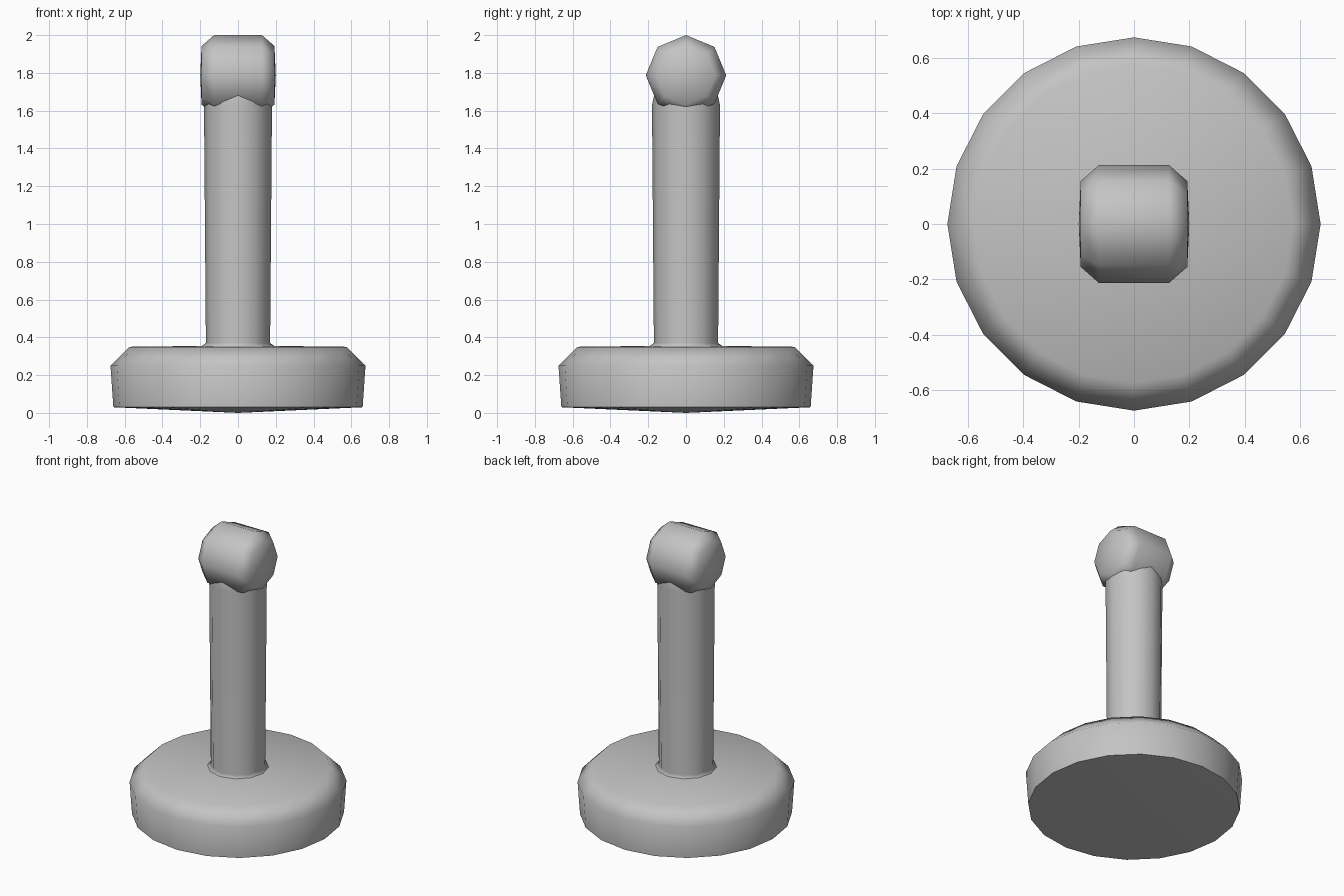
import bpy, bmesh, math
from mathutils import Matrix

cube = bpy.data.objects.get("Cube")
if cube:
    bpy.data.objects.remove(cube)

grey = bpy.data.materials.new("plain grey")
grey.use_nodes = True
colour = (0.55, 0.55, 0.55, 1)
grey.diffuse_color = colour
grey.node_tree.nodes["Principled BSDF"].inputs["Base Color"].default_value = colour


def lathe(name, profile, sides, matrix=Matrix()):
    """Spin a (radius, height) profile about z; zero radius makes a pole."""
    bm = bmesh.new()
    rings = []
    for r, h in profile:
        count = sides if r > 0 else 1
        rings.append([bm.verts.new((r * math.cos(math.tau * i / sides),
                                    r * math.sin(math.tau * i / sides), h))
                      for i in range(count)])
    for low, high in zip(rings, rings[1:]):
        for i in range(sides):
            j = (i + 1) % sides
            if len(low) == 1:
                bm.faces.new((low[0], high[j], high[i]))
            elif len(high) == 1:
                bm.faces.new((low[i], low[j], high[0]))
            else:
                bm.faces.new((low[i], low[j], high[j], high[i]))
    bm.transform(matrix)
    bmesh.ops.recalc_face_normals(bm, faces=bm.faces)
    mesh = bpy.data.meshes.new(name)
    bm.to_mesh(mesh)
    bm.free()
    mesh.materials.append(grey)
    obj = bpy.data.objects.new(name, mesh)
    bpy.context.collection.objects.link(obj)
    bpy.ops.object.select_all(action='DESELECT')
    obj.select_set(True)
    bpy.context.view_layer.objects.active = obj
    bpy.ops.object.shade_smooth_by_angle(angle=math.radians(55))
    # Keep the broad faces flat and the bevels soft
    weighted = obj.modifiers.new("weighted normals", 'WEIGHTED_NORMAL')
    weighted.keep_sharp = True
    return obj


# Round foot with a bevelled top rim and a very shallow cone underneath
lathe("base", [(0, 0), (0.66, 0.03), (0.675, 0.25), (0.575, 0.35), (0, 0.357)], 20)

# Slightly flared post with a small collar where it meets the base
lathe("post", [(0, 0.33), (0.205, 0.345), (0.17, 0.37), (0.18, 1.63),
               (0.165, 1.7), (0, 1.72)], 12)

# Eight-sided cross head lying along x, with bevelled, slightly domed ends
along_x = Matrix.Translation((0, 0, 1.787)) @ Matrix.Rotation(math.pi / 2, 4, 'Y')
lathe("head", [(0, -0.2), (0.155, -0.193), (0.213, -0.127),
               (0.213, 0.127), (0.155, 0.193), (0, 0.2)], 8, along_x)
